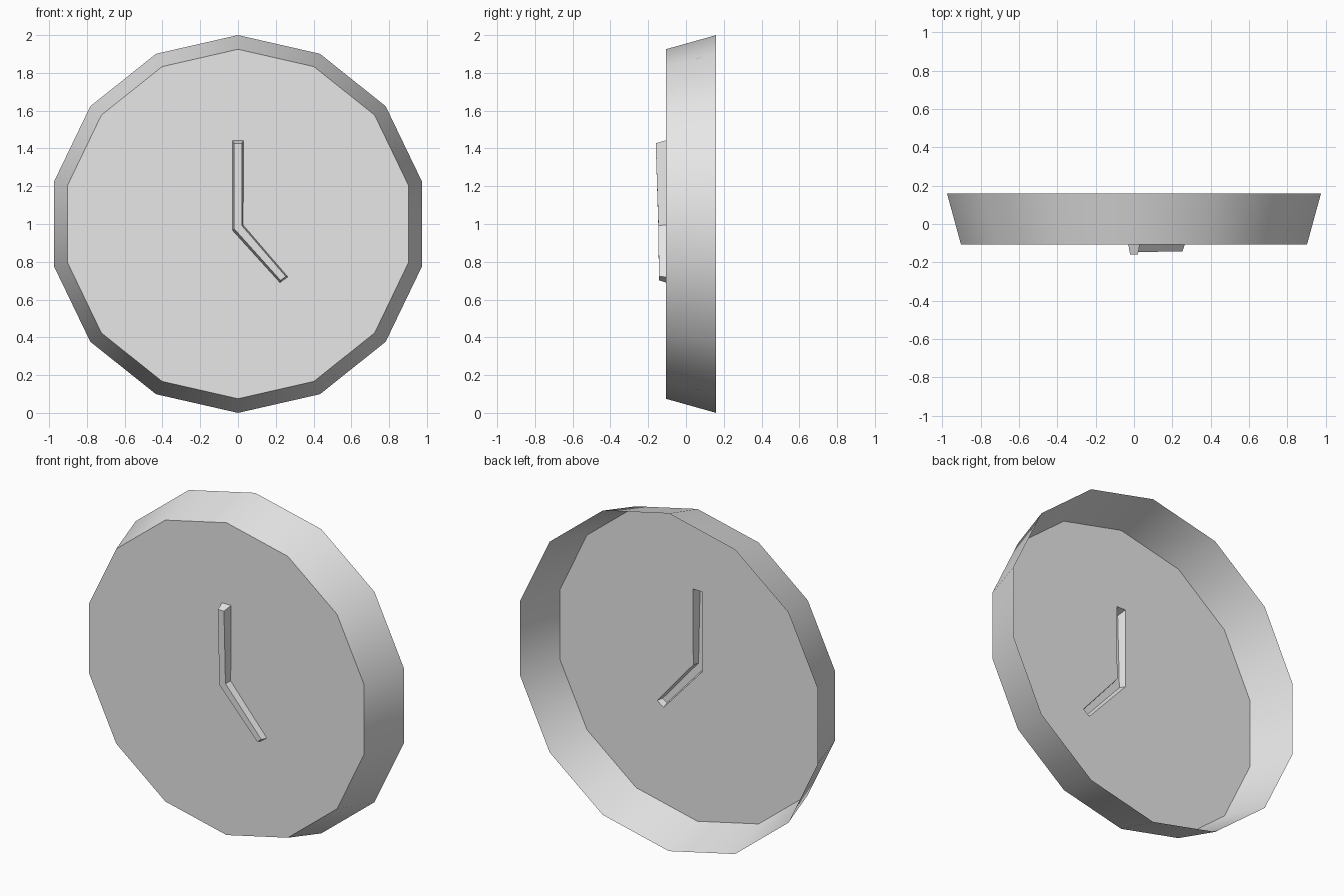
import bpy, bmesh, math

cube = bpy.data.objects.get("Cube")
if cube:
    bpy.data.objects.remove(cube)

SIDES = 14
BACK_Y, FACE_Y = 0.16, -0.107

grey = bpy.data.materials.new("light grey")
grey.use_nodes = True
colour = (0.8, 0.8, 0.8, 1)
grey.diffuse_color = colour
grey.node_tree.nodes["Principled BSDF"].inputs["Base Color"].default_value = colour


def ring(bm, points):
    return [bm.verts.new(p) for p in points]


def polygon(radius, y):
    angles = [2 * math.pi * i / SIDES for i in range(SIDES)]
    return [(radius * math.sin(a), y, 1 + radius * math.cos(a)) for a in angles]


def bridge(bm, outer, inner):
    n = len(outer)
    for i in range(n):
        j = (i + 1) % n
        bm.faces.new((outer[i], outer[j], inner[j], inner[i]))


def loop_edges(bm, verts):
    edges = []
    for a, b in zip(verts, verts[1:] + verts[:1]):
        edges.append(bm.edges.get((a, b)) or bm.edges.new((a, b)))
    return edges


def finish(bm, name):
    bmesh.ops.recalc_face_normals(bm, faces=bm.faces)
    # the dial and hand fronts look towards -y
    front = min(bm.faces, key=lambda f: f.calc_center_median().y)
    if front.normal.y > 0:
        bmesh.ops.reverse_faces(bm, faces=bm.faces)
    mesh = bpy.data.meshes.new(name)
    bm.to_mesh(mesh)
    bm.free()
    mesh.materials.append(grey)
    obj = bpy.data.objects.new(name, mesh)
    bpy.context.collection.objects.link(obj)
    bpy.ops.object.select_all(action="DESELECT")
    obj.select_set(True)
    bpy.context.view_layer.objects.active = obj
    bpy.ops.object.shade_smooth_by_angle(angle=math.radians(30))


# Bent outline shared by both hands, clockwise from the upper tip
hand_base = [(-0.03, 1.443), (0.03, 1.443), (0.027, 0.995),
             (0.264, 0.72), (0.222, 0.69), (-0.03, 0.967)]
hand_front = [(-0.02, 1.427, -0.16), (0.02, 1.427, -0.16), (0.02, 0.992, -0.146),
              (0.253, 0.722, -0.143), (0.225, 0.702, -0.143), (-0.02, 0.975, -0.146)]
base_points = [(x, FACE_Y, z) for x, z in hand_base]

# Case: open-backed tapered wall and a dial pierced behind the hands
bm = bmesh.new()
back = ring(bm, polygon(1, BACK_Y))
rim = ring(bm, polygon(0.925, FACE_Y))
bridge(bm, back, rim)
hole = ring(bm, base_points)
bmesh.ops.triangle_fill(bm, edges=loop_edges(bm, rim) + loop_edges(bm, hole),
                        use_beauty=True, normal=(0, -1, 0))
finish(bm, "clock_case")

# Hands: hollow, raised from the dial, the upper one sloping outwards
bm = bmesh.new()
base = ring(bm, base_points)
front = ring(bm, [(x, y, z) for x, z, y in hand_front])
bridge(bm, base, front)
bm.faces.new((front[0], front[1], front[2], front[5]))
bm.faces.new((front[2], front[3], front[4], front[5]))
finish(bm, "clock_hands")
